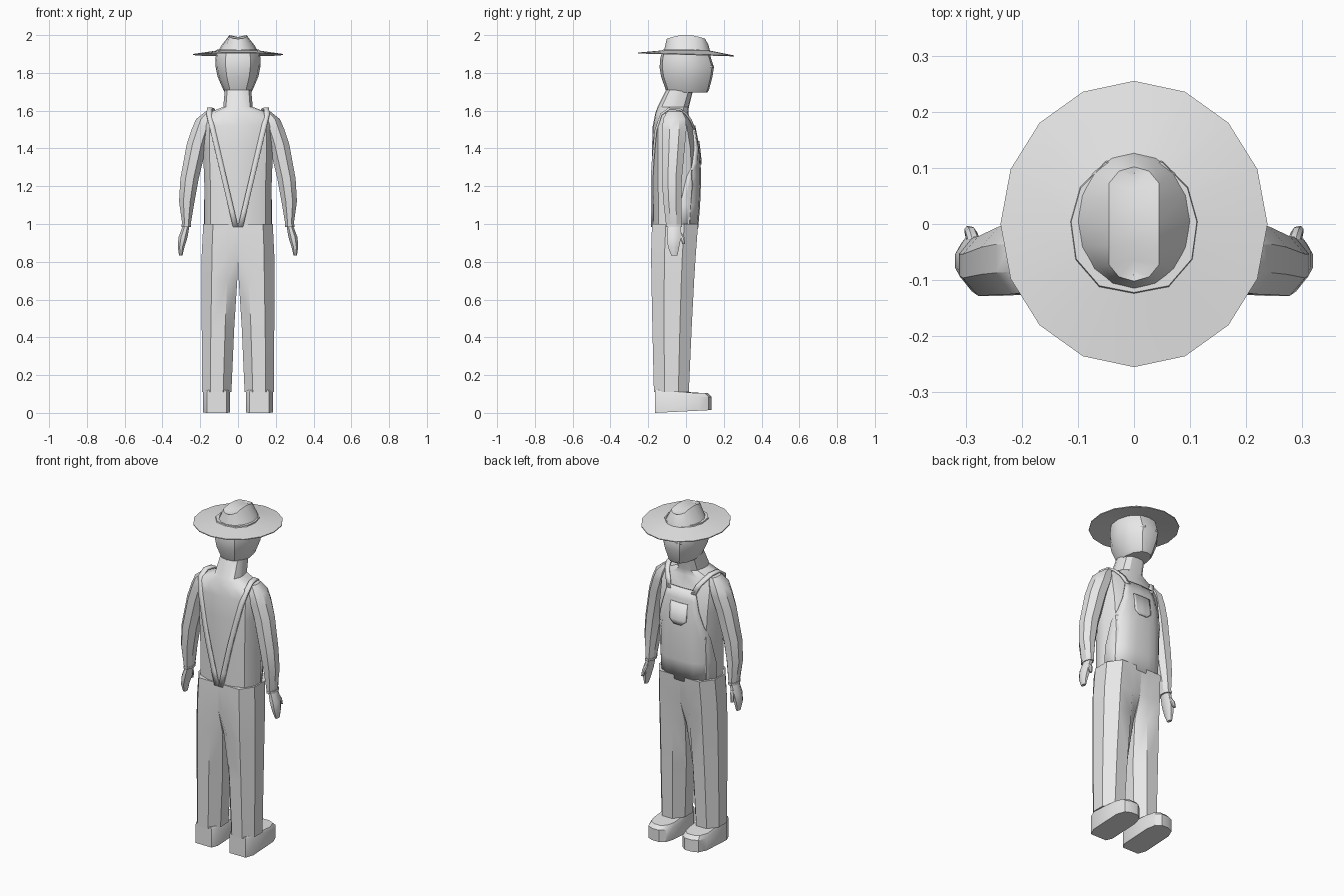
import bpy, bmesh, math
from mathutils import Vector

if "Cube" in bpy.data.objects:
    bpy.data.objects.remove(bpy.data.objects["Cube"])

clay = bpy.data.materials.new("plain_grey")
clay.diffuse_color = (0.8, 0.8, 0.8, 1)
clay.use_nodes = True
clay.node_tree.nodes["Principled BSDF"].inputs["Base Color"].default_value = clay.diffuse_color


def finish(name, bm, thick=0):
    bmesh.ops.remove_doubles(bm, verts=bm.verts, dist=0.0005)
    bmesh.ops.recalc_face_normals(bm, faces=bm.faces)
    me = bpy.data.meshes.new(name)
    bm.to_mesh(me)
    bm.free()
    me.materials.append(clay)
    ob = bpy.data.objects.new(name, me)
    bpy.context.collection.objects.link(ob)
    if thick:
        mod = ob.modifiers.new("thickness", 'SOLIDIFY')
        mod.thickness = thick
        mod.offset = 0
    bpy.ops.object.select_all(action='DESELECT')
    ob.select_set(True)
    bpy.context.view_layer.objects.active = ob
    bpy.ops.object.shade_smooth_by_angle(angle=math.radians(32))
    return ob


def loft(name, rings, closed=True, caps=True, thick=0):
    """Skin a list of point rings (or open rows)."""
    bm = bmesh.new()
    vs = [[bm.verts.new(p) for p in r] for r in rings]
    n = len(rings[0])
    for a, b in zip(vs, vs[1:]):
        for i in range(n if closed else n - 1):
            j = (i + 1) % n
            bm.faces.new((a[i], a[j], b[j], b[i]))
    if caps and closed:
        bm.faces.new(vs[0])
        bm.faces.new(vs[-1])
    return finish(name, bm, thick)


def full(half):
    """Mirror a half section that runs front centre to back centre."""
    return half + [(-x, y) for x, y in reversed(half[1:-1])]


def body_ring(unit, z, rx, yb, yf):
    return [(x * rx, (yb + yf) / 2 + y * (yf - yb) / 2, z) for x, y in unit]


def box_ring(unit, z, x0, x1, y0, y1, s=1):
    return [(s * (x0 + (x1 - x0) * u), y0 + (y1 - y0) * v, z) for u, v in unit]


def lerp_table(table, t):
    for a, b in zip(table, table[1:]):
        if a[0] <= t <= b[0]:
            k = (t - a[0]) / (b[0] - a[0])
            return [p + (q - p) * k for p, q in zip(a, b)]
    return list(table[0] if t < table[0][0] else table[-1])


# Torso and neck: z, half width, back, front
TORSO_HALF = [(0, 1), (.5, .95), (.85, .68), (1, .15), (1, -.3), (.82, -.74), (.45, -.96), (0, -1)]
TORSO = [(.96, .176, -.174, .052), (1.2, .178, -.18, .072), (1.4, .185, -.18, .062),
         (1.52, .185, -.176, .038), (1.585, .165, -.163, .012), (1.62, .078, -.15, .015), (1.71, .07, -.105, .038)]
loft("torso", [body_ring(full(TORSO_HALF), *r) for r in TORSO])


def on_body(x, z, side, off):
    """Point lying on the torso front (side=1) or back (side=-1)."""
    _, rx, yb, yf = lerp_table(TORSO, z)
    half = TORSO_HALF[:4] if side > 0 else TORSO_HALF[:3:-1]
    y = lerp_table(half, min(abs(x) / rx, 1))[1]
    return Vector((x, (yb + yf) / 2 + y * (yf - yb) / 2 + side * off, z))


def patch(name, rows, off, thick, cols=8):
    loft(name, [[on_body(-w + 2 * w * i / cols, z, 1, off) for i in range(cols + 1)]
                for z, w in rows], closed=False, thick=thick)


# Bib and pocket
patch("bib", [(1.52, .09), (1.46, .105), (1.4, .12), (1.32, .145), (1.25, .165), (1.1, .176), (.975, .176)], .005, .012)
patch("bib_pocket", [(1.44, .055), (1.34, .055), (1.315, .025)], .013, .008)

# Head
HEAD = full([(0, 1), (.45, .93), (.85, .55), (1, .05), (.92, -.5), (.55, -.9), (0, -1)])
loft("head", [body_ring(HEAD, *r) for r in
              [(1.695, .068, -.1, .112), (1.71, .078, -.107, .122), (1.78, .108, -.132, .14),
               (1.83, .118, -.14, .148), (1.88, .119, -.136, .132), (1.925, .112, -.122, .118)]])

# Hat
circle = [(math.sin(i * math.pi / 8), math.cos(i * math.pi / 8)) for i in range(16)]


def brim_ring(rx, ry, z, tilt):
    return [(x * rx, y * ry, z - tilt * y * ry) for x, y in circle]


loft("hat_brim", [brim_ring(.1, .115, 1.92, 0), brim_ring(.238, .255, 1.9, .03),
                  brim_ring(.238, .255, 1.895, .03), brim_ring(.1, .115, 1.911, 0)], caps=False)
crown = [[(x * rx, y * ry + .005, z) for x, y in circle]
         for z, rx, ry in [(1.91, .108, .123), (1.945, .088, .115)]]
crown.append([(max(-.045, min(.045, x * .07)), y * .102, 2 - .02 * y * y) for x, y in circle])
crown.append([(0, y * .09, 1.99 - .015 * y * y) for x, y in circle])
loft("hat_crown", crown, caps=False)

OCT = [(0, .3), (0, .7), (.28, 1), (.72, 1), (1, .7), (1, .3), (.72, 0), (.28, 0)]

for s, tag in ((1, "right"), (-1, "left")):
    # Trouser leg: z, inner, outer, back, front, squareness of the inner side
    rings = []
    for z, x0, x1, y0, y1, c in [(.11, .035, .19, -.17, .015, 0), (.45, .02, .192, -.178, .03, 0),
                                 (.7, .004, .192, -.183, .043, .4), (.84, 0, .192, -.185, .052, 1),
                                 (1.0, 0, .184, -.18, .064, 1)]:
        unit = [(0, .3 * (1 - c)), (0, .7 + .3 * c)] + OCT[2:]
        rings.append(box_ring(unit, z, x0, x1, y0, y1, s))
    loft("trouser_leg_" + tag, rings)

    # Shoe
    outline = [(.06, -.165), (.165, -.165), (.185, -.12), (.185, .07), (.165, .12), (.13, .135),
               (.085, .135), (.055, .11), (.042, .06), (.042, -.13)]
    sole = [(s * x, y, max(0, .05 * (y + .165))) for x, y in outline]
    side = [(s * x, y, .085 if y > 0 else .11) for x, y in outline]
    top = [(s * (.114 + (x - .114) * .9), y - (.02 if y > .04 else 0), .105 if y > .04 else .12)
           for x, y in outline]
    loft("shoe_" + tag, [sole, side, top])

    # Sleeve, cuff, hand and thumb
    def limb(name, table):
        loft(name + "_" + tag, [box_ring(OCT, *r, s) for r in table])
    limb("sleeve", [(1.595, .13, .172, -.1, -.02), (1.555, .13, .222, -.122, .0),
                    (1.5, .14, .246, -.125, .002), (1.42, .165, .272, -.126, -.005),
                    (1.24, .208, .305, -.128, -.022), (1.12, .23, .312, -.12, -.025),
                    (.99, .252, .294, -.105, -.025)])
    limb("cuff", [(.998, .248, .299, -.107, -.022), (.984, .25, .299, -.106, -.022)])
    limb("hand", [(.99, .257, .292, -.096, -.03), (.93, .267, .315, -.1, -.026),
                  (.88, .283, .319, -.096, -.036), (.833, .294, .312, -.078, -.045)])
    limb("thumb", [(.955, .272, .295, -.045, -.025), (.925, .28, .3, -.033, -.006),
                   (.895, .288, .302, -.02, -.004)])

    # Strap from bib corner over the shoulder and down to the back waist
    path = [on_body(.08, 1.5, 1, .008), on_body(.1, 1.55, 1, .009), on_body(.125, 1.585, 1, .008),
            Vector((.14, -.035, 1.607)), Vector((.15, -.09, 1.61)), on_body(.153, 1.58, -1, .012)]
    path += [on_body(.153 - .14 * i / 7, 1.58 - .595 * i / 7, -1, .005) for i in range(1, 8)]
    rows = [[(s * (p.x + d), p.y, p.z) for d in (-.014, .014)] for p in path]
    loft("strap_" + tag, rows, closed=False, thick=.012)

    # Eye
    eye = [[(s * x, y, z) for x, y in ((.035, .142), (.06, .129))] for z in (1.838, 1.828)]
    loft("eye_" + tag, eye, closed=False, thick=.006)
